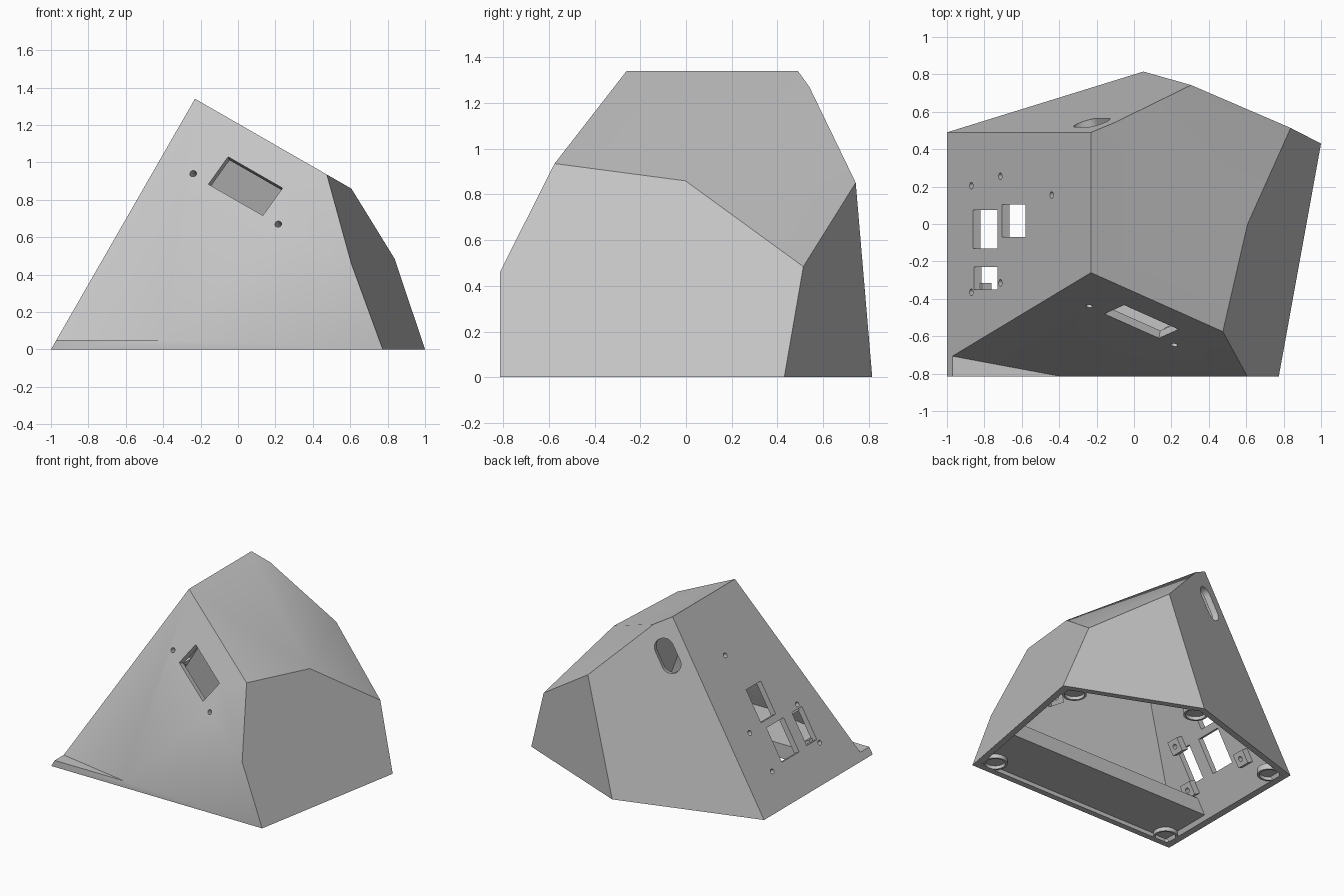
import bpy, bmesh, math
from mathutils import Vector, Matrix

if "Cube" in bpy.data.objects:
    bpy.data.objects.remove(bpy.data.objects["Cube"])

WALL = 0.045
LEDGE = 0.05     # height of the base ledge
RECESS = 0.03    # underside of the partial floor

grey = bpy.data.materials.new("light_grey")
grey.use_nodes = True
grey.diffuse_color = (0.55, 0.55, 0.55, 1)
grey.node_tree.nodes["Principled BSDF"].inputs["Base Color"].default_value = (0.55, 0.55, 0.55, 1)


def finish(bm, name):
    bmesh.ops.recalc_face_normals(bm, faces=bm.faces)
    mesh = bpy.data.meshes.new(name)
    bm.to_mesh(mesh)
    bm.free()
    mesh.materials.append(grey)
    obj = bpy.data.objects.new(name, mesh)
    bpy.context.collection.objects.link(obj)
    return obj


def plane(a, b, c):
    """Plane through three points, facing away from the body's middle."""
    a, b, c = Vector(a), Vector(b), Vector(c)
    n = (b - a).cross(c - a).normalized()
    if n.dot(Vector((0, 0, 0.4)) - a) > 0:
        n = -n
    return a, n


def carve(name, planes, inset=0.0):
    """Convex solid: a big block cut by every plane."""
    bm = bmesh.new()
    bmesh.ops.create_cube(bm, size=6)
    for co, n in planes:
        cut = bmesh.ops.bisect_plane(
            bm, geom=bm.verts[:] + bm.edges[:] + bm.faces[:], dist=1e-5,
            plane_co=co - n * inset, plane_no=n, clear_outer=True)
        edges = [e for e in cut["geom_cut"] if isinstance(e, bmesh.types.BMEdge)]
        bmesh.ops.holes_fill(bm, edges=edges, sides=0)
    return finish(bm, name)


def boolean(target, tool, operation="DIFFERENCE"):
    tool.hide_render = True
    mod = target.modifiers.new("cut", "BOOLEAN")
    mod.operation, mod.solver, mod.object = operation, "EXACT", tool
    bpy.context.view_layer.objects.active = target
    bpy.ops.object.modifier_apply(modifier=mod.name)
    bpy.data.objects.remove(tool)


def drop(face, axis, p):
    """Move a point along an axis onto a face."""
    co, n = face
    p = Vector(p)
    p[axis] += n.dot(co - p) / n[axis]
    return p


def frame(p, u, n):
    u = Vector(u)
    u = (u - n * u.dot(n)).normalized()
    v = n.cross(u)
    m = Matrix((u, v, n)).transposed().to_4x4()
    m.translation = p
    return m


def block(m, w, h, shallow, deep, radius=0.0):
    """Box set into a face between two depths, optionally with round corners."""
    bm = bmesh.new()
    bmesh.ops.create_cube(bm, size=1)
    bmesh.ops.scale(bm, vec=(w, h, deep - shallow), verts=bm.verts)
    bmesh.ops.translate(bm, vec=(0, 0, -(deep + shallow) / 2), verts=bm.verts)
    if radius:
        upright = [e for e in bm.edges
                   if abs(e.verts[0].co.z - e.verts[1].co.z) > 1e-4]
        bmesh.ops.bevel(bm, geom=upright, offset=radius, segments=8,
                        profile=0.5, affect="EDGES")
    bm.transform(m)
    return finish(bm, "block")


def rod(m, radius, low, high, name="rod"):
    bm = bmesh.new()
    bmesh.ops.create_cone(bm, cap_ends=True, segments=32, radius1=radius,
                          radius2=radius, depth=high - low)
    bmesh.ops.translate(bm, vec=(0, 0, (low + high) / 2), verts=bm.verts)
    bm.transform(m)
    return finish(bm, name)


# Corners that define the outer faces
ridge_front, ridge_back = (-0.23, -0.26, 1.34), (-0.23, 0.49, 1.34)
roof_front, roof_side = (0.475, -0.575, 0.935), (0.605, 0, 0.86)
side_top, back_top = (0.83, 0.515, 0.49), (0.3, 0.745, 0.855)
foot_right, foot_front = (1, 0.43, 0), (0.775, -0.81, 0)
foot_back, foot_left = (0.05, 0.815, 0), (-1, 0.49, 0)
front_step = (0.605, -0.81, 0.47)

left = plane(foot_left, ridge_back, ridge_front)
front = plane(ridge_front, roof_front, front_step)
back = plane(foot_left, foot_back, ridge_back)
sides = [left, back,
         plane(foot_front, foot_right, roof_front),
         plane(foot_back, foot_right, back_top),
         plane(ridge_front, ridge_back, roof_front),
         plane(roof_side, side_top, back_top),
         (Vector((0, -0.815, 0)), Vector((0, -1, 0)))]

UP, DOWN = Vector((0, 0, 1)), Vector((0, 0, -1))


def below(z):
    return Vector((0, 0, z)), UP


def above(z):
    return Vector((0, 0, z)), DOWN


# Housing: faceted solid with the front sliced back above the ledge
housing = carve("housing", sides + [above(0)])
boolean(housing, carve("front_cut", [(front[0], -front[1]), above(LEDGE)]))

# Hollow inside, open underneath behind a partial floor
boolean(housing, carve("cavity", sides + [front, above(LEDGE + WALL)], WALL))
boolean(housing, carve("floor_recess", sides + [above(-0.1), below(RECESS + WALL)], WALL))
opening_front = (Vector((0, -0.35 - WALL, 0)), Vector((0, -1, 0)))
boolean(housing, carve("opening", sides + [front, opening_front, above(-0.1),
                                           below(0.15 + WALL)], WALL))

# Windows in the left face: x range, y range, corner radius
slope = math.sqrt(1 - left[1].x ** 2)
for x0, x1, y0, y1, r in ((-0.43, -0.26, -0.20, 0.395, 0.03),
                          (-0.86, -0.73, -0.13, 0.075, 0),
                          (-0.705, -0.58, -0.07, 0.105, 0),
                          (-0.855, -0.73, -0.35, -0.23, 0)):
    p = drop(left, 2, ((x0 + x1) / 2, (y0 + y1) / 2, 0))
    boolean(housing, block(frame(p, (0, 1, 0), left[1]), y1 - y0,
                           (x1 - x0) / slope, -0.1, 0.1, r))

# Window in the front face, parallel to the roof edge
roof_edge = Vector(roof_front) - Vector(ridge_front)
p = drop(front, 1, (0.04, 0, 0.873))
boolean(housing, block(frame(p, roof_edge, front[1]), 0.36, 0.187, -0.1, 0.1))

# Cable slot in the back face, parallel to the left edge
p = drop(back, 1, (-0.225, 0, 1.06))
left_edge = Vector(ridge_back) - Vector(foot_left)
boolean(housing, block(frame(p, left_edge, back[1]), 0.26, 0.14, -0.1, 0.1, 0.069))

# Screw bosses behind the left and front faces, each drilled through
screws = [frame(drop(left, 2, (x, y, 0)), (0, 1, 0), left[1])
          for x, y in ((-0.87, 0.205), (-0.715, 0.255), (-0.44, 0.155),
                       (-0.87, -0.365), (-0.715, -0.315))]
screws += [frame(drop(front, 1, (x, 0, z)), roof_edge, front[1])
           for x, z in ((-0.24, 0.94), (0.215, 0.67))]
for m in screws:
    boolean(housing, block(m, 0.1, 0.1, WALL - 0.008, 0.095), "UNION")
for m in screws:
    boolean(housing, rod(m, 0.018, -0.15, 0.05))

# Round foot sockets in the five bottom corners
feet = []
for x, y in ((-0.885, 0.4), (-0.885, -0.715), (0.665, -0.7),
             (0.86, 0.385), (0.04, 0.71)):
    m = Matrix.Translation((x, y, 0))
    foot = rod(m, 0.085, 0, 0.045, "foot_socket")
    boolean(foot, rod(m, 0.07, -0.05, 0.025))
    feet.append(foot)

# Soften the shallow creases, keep the rest sharp
bpy.ops.object.select_all(action="DESELECT")
for obj in [housing] + feet:
    obj.select_set(True)
bpy.context.view_layer.objects.active = housing
bpy.ops.object.shade_smooth_by_angle(angle=math.radians(30))
